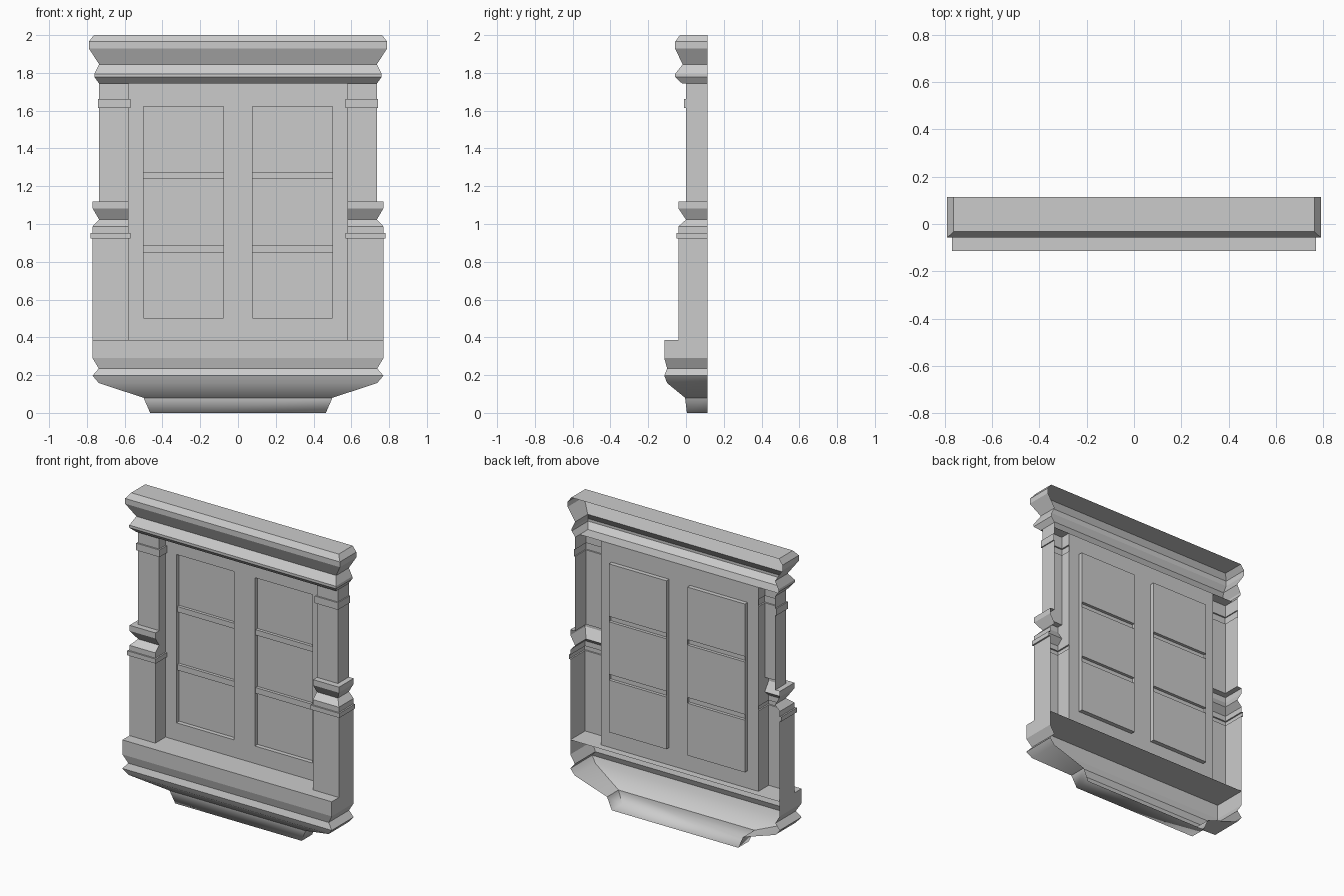
import bpy

if "Cube" in bpy.data.objects:
    bpy.data.objects.remove(bpy.data.objects["Cube"])

BACK, WALL, PANE, BAR = 0.115, 0.067, 0.096, 0.076


def make(name, quads, mirror=False, smooth_below=None):
    """Object from a list of polygons, welded; optional mirror over x = 0."""
    verts, index, faces = [], {}, []
    for q in quads:
        face = []
        for p in q:
            k = tuple(round(c, 4) for c in p)
            if k not in index:
                index[k] = len(verts)
                verts.append(k)
            face.append(index[k])
        if len(set(face)) > 2:
            faces.append(face)
    me = bpy.data.meshes.new(name)
    me.from_pydata(verts, [], faces)
    if smooth_below is not None:
        # smooth vertically, keep mitred corners and the foot line crisp
        for p in me.polygons:
            p.use_smooth = all(me.vertices[v].co.z <= smooth_below for v in p.vertices)
        for e in me.edges:
            a, b = (me.vertices[v].co for v in e.vertices)
            e.use_edge_sharp = abs(a.z - b.z) > .001 or abs(a.z - .08) < .001
    ob = bpy.data.objects.new(name, me)
    bpy.context.collection.objects.link(ob)
    if mirror:
        ob.modifiers.new("mirror", 'MIRROR')
    return ob


def loft(rings):
    """Bridge open rings, listed bottom to top."""
    return [(a[i], a[i + 1], b[i + 1], b[i])
            for a, b in zip(rings, rings[1:]) for i in range(len(a) - 1)]


def shell_ring(hx, yf, z, yb=BACK):
    return [(-hx, yb, z), (-hx, yf, z), (hx, yf, z), (hx, yb, z)]


# base: moulded plinth tapering to a small foot, open at the back
base = [(.465, .005, 0), (.5, -.005, .08), (.737, -.1, .158), (.77, -.115, .197),
        (.737, -.1, .235), (.77, -.115, .29), (.77, -.115, .387)]
rings = [shell_ring(*p) for p in base]
make("base", loft(rings) + [rings[0][::-1], rings[-1]], smooth_below=.198)

# cornice: moulded crown, open at the back
cornice = [(.735, -.02, 1.743), (.76, -.057, 1.778), (.76, -.057, 1.795),
           (.735, -.018, 1.845), (.79, -.058, 1.93), (.79, -.058, 1.965),
           (.763, -.032, 2.0)]
rings = [shell_ring(*p) for p in cornice]
make("cornice", loft(rings) + [rings[-1], shell_ring(.735, -.02, 1.743, WALL)[::-1]])

# pilasters: outer x, inner x, front y, z
LOW, UP = (.77, .58, -.04), (.735, .58, 0)
BAND, CAP = (.78, .57, -.05), (.742, .57, -.01)
steps = [(LOW, .387), (LOW, .922), (BAND, .922), (BAND, .952), (LOW, .952), (LOW, .987),
         (UP, 1.023), (LOW, 1.083), (LOW, 1.12), (UP, 1.12), (UP, 1.615), (CAP, 1.615),
         (CAP, 1.662), (UP, 1.662), (UP, 1.743)]
rings = [[(-o, BACK, z), (-o, f, z), (-i, f, z), (-i, WALL, z)] for (o, i, f), z in steps]
make("pilaster", loft(rings), mirror=True)

# wall: half grid around one window opening, mirrored
X0, X1, Z0, Z1 = -.5, -.077, .503, 1.622
xs, zs = [-.58, X0, X1, 0], [.387, Z0, Z1, 1.743]
wall = [((xs[i], WALL, zs[j]), (xs[i + 1], WALL, zs[j]),
         (xs[i + 1], WALL, zs[j + 1]), (xs[i], WALL, zs[j + 1]))
        for i in range(3) for j in range(3) if (i, j) != (1, 1)]
make("wall", wall, mirror=True)

# window: recessed panes with two crossbars
prof = [(WALL, Z0), (PANE, Z0)]
for a, b in ((.85, .888), (1.237, 1.273)):
    prof += [(PANE, a), (BAR, a), (BAR, b), (PANE, b)]
prof += [(PANE, Z1), (WALL, Z1)]
window = loft([[(X0, y, z), (X1, y, z)] for y, z in prof])
side = [(WALL, Z0), (PANE, Z0), (PANE, Z1), (WALL, Z1)]
window += [[(X0, y, z) for y, z in side], [(X1, y, z) for y, z in reversed(side)]]
make("window", window, mirror=True)
